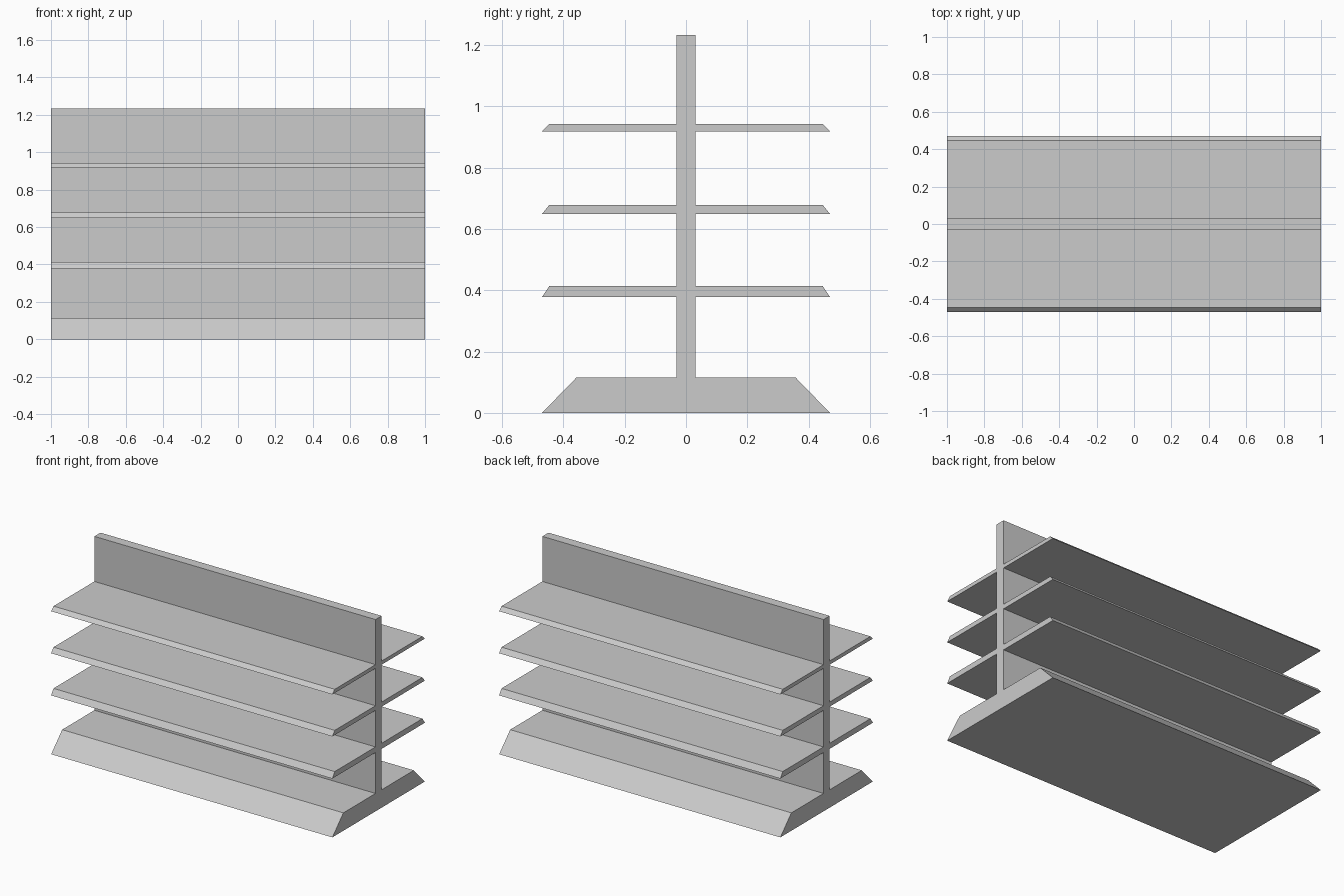
import bpy
import bmesh

if "Cube" in bpy.data.objects:
    bpy.data.objects.remove(bpy.data.objects["Cube"])

LENGTH = 2.0
POST_HALF, POST_TOP = 0.031, 1.233
TIP, LIP = 0.47, 0.446                      # shelf reach at underside / top
SHELVES = [(0.378, 0.414), (0.649, 0.679), (0.919, 0.943)]  # bottom, top heights

# Half cross-section (y, z): sloped base, bevelled shelves, central panel
half = [(0.47, 0.0), (0.358, 0.115), (POST_HALF, 0.115)]
for low, high in SHELVES:
    half += [(POST_HALF, low), (TIP, low), (LIP, high), (POST_HALF, high)]
half.append((POST_HALF, POST_TOP))

# Mirror to the other side to close the outline
outline = half + [(-y, z) for y, z in reversed(half)]

# Extrude the whole section along x as one clean solid
bm = bmesh.new()
end = bm.faces.new([bm.verts.new((-LENGTH / 2, y, z)) for y, z in outline])
result = bmesh.ops.extrude_face_region(bm, geom=[end], use_keep_orig=True)
moved = [g for g in result["geom"] if isinstance(g, bmesh.types.BMVert)]
bmesh.ops.translate(bm, verts=moved, vec=(LENGTH, 0, 0))
bmesh.ops.recalc_face_normals(bm, faces=bm.faces)

mesh = bpy.data.meshes.new("double_sided_shelf")
bm.to_mesh(mesh)
bm.free()
shelf = bpy.data.objects.new("double_sided_shelf", mesh)
bpy.context.collection.objects.link(shelf)
